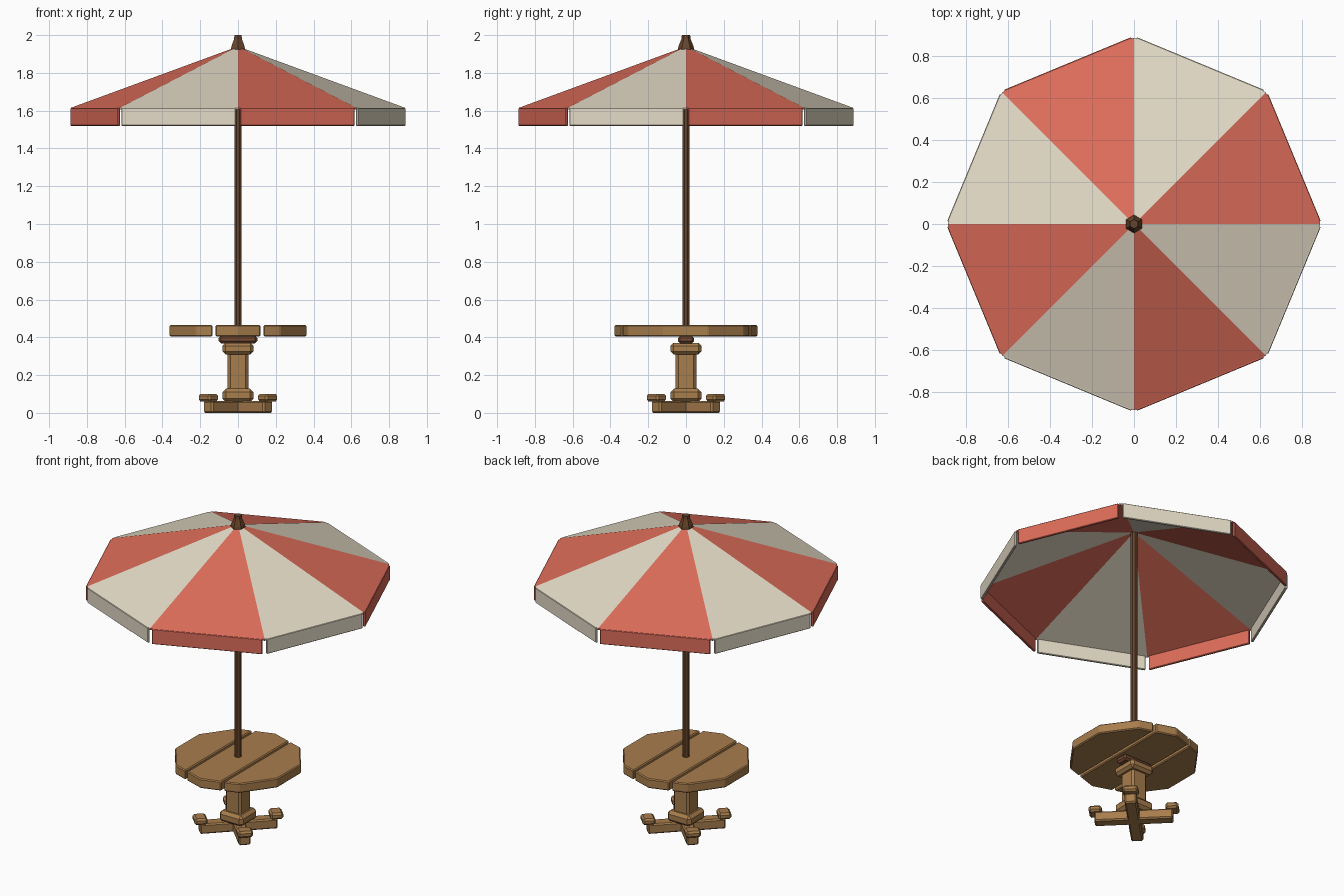
import bpy, bmesh, math
from mathutils import Vector, Matrix

if "Cube" in bpy.data.objects:
    bpy.data.objects.remove(bpy.data.objects["Cube"])


def material(name, rgb):
    m = bpy.data.materials.new(name)
    m.diffuse_color = (*rgb, 1)
    m.use_nodes = True
    m.node_tree.nodes["Principled BSDF"].inputs["Base Color"].default_value = m.diffuse_color
    return m


RED = material("red_cloth", (0.72, 0.15, 0.10))
CREAM = material("cream_cloth", (0.78, 0.71, 0.57))
WOOD = material("wood", (0.39, 0.205, 0.073))
DARK = material("dark_wood", (0.14, 0.06, 0.025))
BROWN = material("red_brown_wood", (0.20, 0.075, 0.035))


def finish(name, bm, mat, bevel=0):
    bmesh.ops.recalc_face_normals(bm, faces=bm.faces[:])
    me = bpy.data.meshes.new(name)
    bm.to_mesh(me)
    bm.free()
    me.materials.append(mat)
    ob = bpy.data.objects.new(name, me)
    bpy.context.collection.objects.link(ob)
    if bevel:
        mod = ob.modifiers.new("bevel", "BEVEL")
        mod.width = bevel
        mod.segments = 1
    return ob


def box(name, size, centre, mat, bevel=0, angle=0):
    """Box of the given size, turned about the model's z axis after placing."""
    bm = bmesh.new()
    bmesh.ops.create_cube(bm, size=1, matrix=Matrix.Rotation(angle, 4, "Z")
                          @ Matrix.Translation(centre) @ Matrix.Diagonal((*size, 1)))
    return finish(name, bm, mat, bevel)


def stack(name, profile, sides, mat, turn=0):
    """Low-poly turned part from (radius, z) rings."""
    bm = bmesh.new()
    rings = [[bm.verts.new((r * math.cos(turn + math.tau * i / sides),
                            r * math.sin(turn + math.tau * i / sides), z))
              for i in range(sides)] for r, z in profile]
    for a, b in zip(rings, rings[1:]):
        for i in range(sides):
            j = (i + 1) % sides
            bm.faces.new((a[i], a[j], b[j], b[i]))
    bm.faces.new(rings[0])
    bm.faces.new(rings[-1])
    return finish(name, bm, mat)


# Canopy: eight thin wedges, each with a hanging valance strip
R, APEX, RIM, DROP = 0.885, 1.94, 1.615, 1.52
for i in range(8):
    mat = CREAM if i % 2 else RED
    a, b = math.tau * i / 8, math.tau * (i + 1) / 8
    tri = [Vector((0, 0, APEX)), Vector((R * math.cos(a), R * math.sin(a), RIM)),
           Vector((R * math.cos(b), R * math.sin(b), RIM))]
    bm = bmesh.new()
    top = [bm.verts.new(p) for p in tri]
    low = [bm.verts.new(p - Vector((0, 0, 0.01))) for p in tri]
    bm.faces.new(top)
    bm.faces.new(low[::-1])
    for k in range(3):
        n = (k + 1) % 3
        bm.faces.new((top[k], low[k], low[n], top[n]))
    finish(f"canopy_panel_{i + 1}", bm, mat)
    length = 2 * R * math.sin(math.pi / 8) - 0.025
    box(f"valance_{i + 1}", (0.015, length, RIM - DROP),
        (R * math.cos(math.pi / 8), 0, (RIM + DROP) / 2), mat, 0.003, (a + b) / 2)

# Pole and finial
stack("pole", [(0.021, 0.38), (0.021, 1.94)], 8, DARK, math.pi / 8)
stack("finial", [(0.043, 1.925), (0.040, 1.94), (0.024, 1.98), (0.022, 2.0)],
      6, DARK, math.pi / 6)

# Table top: a ten-sided disc cut into three planks
for name, x0, x1 in (("left", -0.5, -0.135), ("middle", -0.12, 0.12), ("right", 0.135, 0.5)):
    bm = bmesh.new()
    pts = [(0.38 * math.sin(math.tau * i / 10), 0.38 * math.cos(math.tau * i / 10), 0.405)
           for i in range(10)]
    bm.faces.new([bm.verts.new(p) for p in pts])
    for x, side in ((x0, -1), (x1, 1)):
        bmesh.ops.bisect_plane(bm, geom=bm.verts[:] + bm.edges[:] + bm.faces[:],
                               plane_co=(x, 0, 0), plane_no=(side, 0, 0), clear_outer=True)
    ext = bmesh.ops.extrude_face_region(bm, geom=bm.faces[:])
    bmesh.ops.translate(bm, vec=(0, 0, 0.06),
                        verts=[v for v in ext["geom"] if isinstance(v, bmesh.types.BMVert)])
    finish(f"table_plank_{name}", bm, WOOD, 0.006)

# Pedestal
box("table_cleat", (0.205, 0.085, 0.04), (0, 0, 0.388), BROWN, 0.012)
box("column_cap", (0.165, 0.165, 0.06), (0, 0, 0.34), WOOD, 0.016)
box("column", (0.11, 0.11, 0.24), (0, 0, 0.21), WOOD, 0.014)
box("column_collar", (0.165, 0.165, 0.07), (0, 0, 0.093), WOOD, 0.018)

# Crossed feet on the diagonals, with a block on top of each end
for i in range(2):
    box(f"foot_bar_{i + 1}", (0.455, 0.07, 0.063), (0, 0, 0.0315), WOOD, 0.008,
        math.pi / 4 + i * math.pi / 2)
for i in range(4):
    box(f"foot_block_{i + 1}", (0.075, 0.09, 0.04), (0.222, 0, 0.081), WOOD, 0.011,
        math.pi / 4 + i * math.pi / 2)
